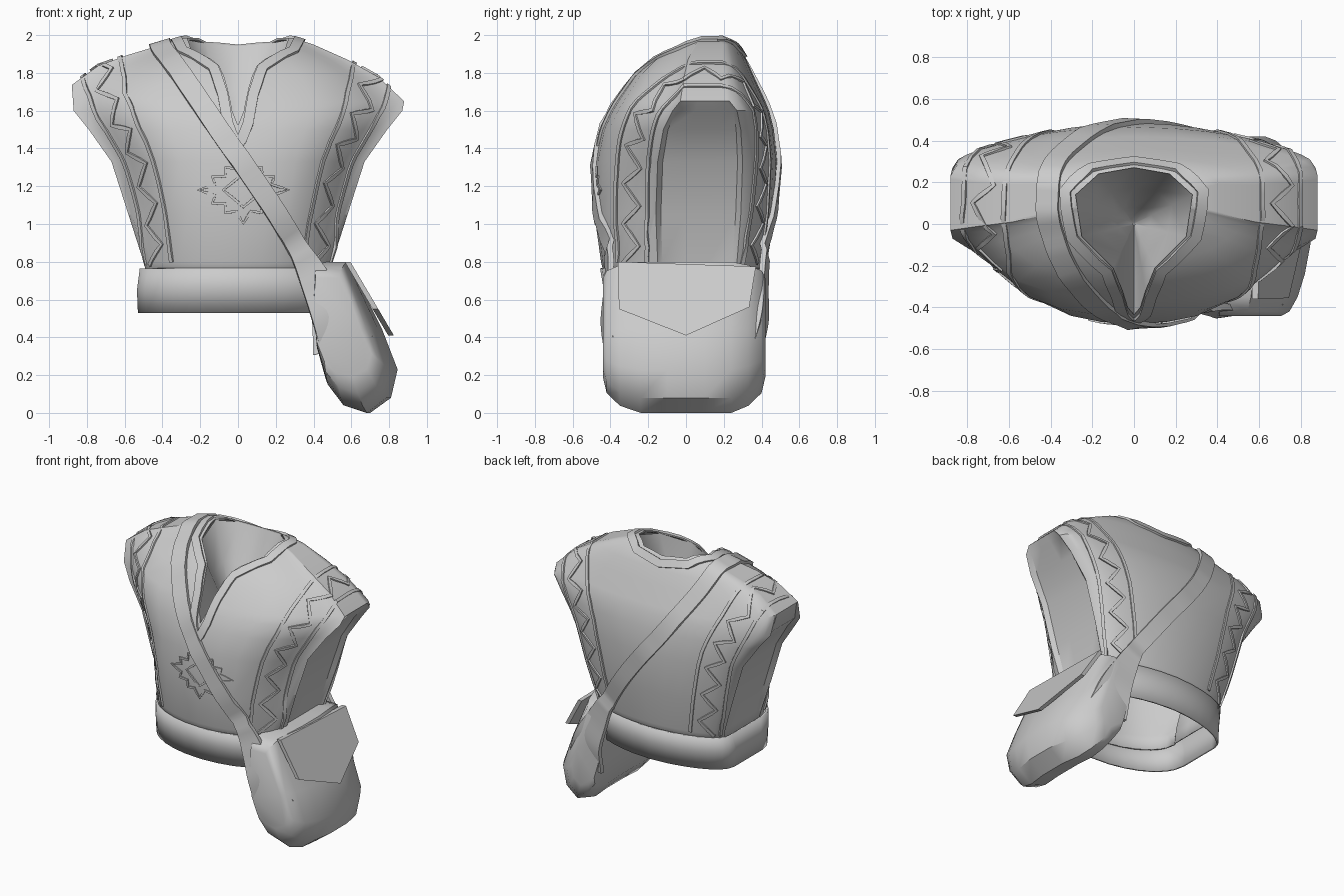
import bpy, bmesh, math
from mathutils import Vector
from mathutils.bvhtree import BVHTree

if "Cube" in bpy.data.objects:
    bpy.data.objects.remove(bpy.data.objects["Cube"], do_unlink=True)

grey = bpy.data.materials.new("plain grey")
grey.use_nodes = True
grey.diffuse_color = (0.6, 0.6, 0.6, 1)
grey.node_tree.nodes["Principled BSDF"].inputs["Base Color"].default_value = grey.diffuse_color


def finish(name, bm, smooth=35, fix=True):
    if fix:
        bmesh.ops.recalc_face_normals(bm, faces=bm.faces)
    mesh = bpy.data.meshes.new(name)
    bm.to_mesh(mesh)
    bm.free()
    mesh.materials.append(grey)
    obj = bpy.data.objects.new(name, mesh)
    bpy.context.collection.objects.link(obj)
    bpy.ops.object.select_all(action='DESELECT')
    obj.select_set(True)
    bpy.context.view_layer.objects.active = obj
    if smooth:
        bpy.ops.object.shade_smooth_by_angle(angle=math.radians(smooth))
    return obj


def loft(rings, cap_start=False, cap_end=False):
    bm = bmesh.new()
    loops = [[bm.verts.new(p) for p in ring] for ring in rings]
    n = len(rings[0])
    for a, b in zip(loops, loops[1:]):
        for i in range(n):
            j = (i + 1) % n
            bm.faces.new((a[i], a[j], b[j], b[i]))
    if cap_start:
        bm.faces.new(loops[0][::-1])
    if cap_end:
        bm.faces.new(loops[-1])
    return bm


def thicken(obj, amount):
    mod = obj.modifiers.new("cloth thickness", 'SOLIDIFY')
    mod.thickness = amount
    mod.offset = -1


# Width fractions with the depth reached there by the chamfered chest
chest = [(1, 0), (0.97, 0.03), (0.92, 0.09), (0.84, 0.26), (0.77, 0.43), (0.63, 0.71),
         (0.45, 0.88), (0.25, 0.96), (0, 1)]
rounded = [(f, math.sqrt(1 - f * f)) for f, d in chest]
fuller = [(f, math.sqrt(1 - f ** 1.8)) for f, d in chest]


def section(z, half, e0, e1, front, back, recess=0.0):
    """Horizontal outline: shaped front and back, flat (recessed) sides."""
    def arc(shape, edge, depth):
        right = [Vector((f * half, edge + (depth - edge) * d, z)) for f, d in shape]
        return right + [Vector((-p.x, p.y, z)) for p in right[-2::-1]]

    ring = arc(fuller, e1, back)
    inner = (0.06, 0.35, 0.65, 0.94)
    ring += [Vector((-half + recess, e1 + (e0 - e1) * f, z)) for f in inner]
    ring += arc(rounded if z < 0.9 else chest, e0, front)[::-1]
    ring += [Vector((half - recess, e0 + (e1 - e0) * f, z)) for f in inner]
    # the right shoulder sits a little higher
    for p in ring:
        if z > 1.62:
            p.z += max(0, -p.x - 0.45) * 0.2
    return ring


# Tunic body: height, half width, side edges, front, back, armhole recess
body = [
    (0.68, 0.47, -0.14, 0.24, -0.42, 0.41, 0.01),
    (0.80, 0.50, -0.15, 0.27, -0.45, 0.43, 0.02),
    (1.05, 0.58, -0.16, 0.29, -0.485, 0.47, 0.03),
    (1.33, 0.67, -0.15, 0.30, -0.48, 0.485, 0.03),
    (1.50, 0.79, -0.12, 0.29, -0.445, 0.465, 0.04),
    (1.60, 0.87, -0.07, 0.27, -0.40, 0.44, 0.03),
    (1.65, 0.88, -0.03, 0.23, -0.37, 0.42, 0.0),
    (1.78, 0.74, -0.01, 0.21, -0.28, 0.36, 0.0),
    (1.87, 0.58, 0.01, 0.20, -0.18, 0.32, 0.0),
    (1.95, 0.40, 0.05, 0.20, -0.05, 0.27, 0.0),
    (1.985, 0.29, 0.08, 0.17, 0.01, 0.22, 0.0),
]
bm = loft([section(*row) for row in body], cap_end=True)
bm.normal_update()
skin = BVHTree.FromBMesh(bm)
tunic = finish("tunic_body", bm, fix=False)
thicken(tunic, 0.01)

# Neck opening cut with a deep notch at the front
half_neck = [(0.03, -0.4), (0.055, -0.32), (0.1, -0.21), (0.25, -0.06), (0.28, 0.14), (0.17, 0.24)]
neck = [(0, -0.435)] + half_neck + [(0, 0.27)] + [(-x, y) for x, y in reversed(half_neck)]
cutter = finish("neck_cutter", loft([[(x, y, z) for x, y in neck] for z in (1.2, 2.3)], True, True), 0)
cutter.hide_render = True
cutter.hide_viewport = True
cut = tunic.modifiers.new("neck opening", 'BOOLEAN')
cut.operation = 'DIFFERENCE'
cut.solver = 'EXACT'
cut.object = cutter


def drop(x, y):
    hit = skin.ray_cast(Vector((x, y, 3)), Vector((0, 0, -1)))[0]
    return hit if hit else Vector((x, y, 1.5))


# Sunken lining inside the neck
rim = [drop(x, y) - Vector((0, 0, 0.008)) for x, y in neck]
pit = Vector((0, 0, 1.36))
rings = [[p.lerp(pit, f) - Vector((0, 0, 0.15 * f * (1 - f))) for p in rim] for f in (0, 0.35, 0.7, 0.97)]
finish("neck_lining", loft(rings, cap_end=True), 60, fix=False)


# Draped ribbons
def spline(points, per=6):
    pts = [Vector(p) for p in points]
    ext = [2 * pts[0] - pts[1]] + pts + [2 * pts[-1] - pts[-2]]
    out = []
    for a, b, c, d in zip(ext, ext[1:], ext[2:], ext[3:]):
        for k in range(per):
            t = k / per
            out.append(0.5 * (2 * b + (c - a) * t + (2 * a - 5 * b + 4 * c - d) * t * t
                              + (3 * b - a - 3 * c + d) * t ** 3))
    return out + [pts[-1]]


def divide(points, per=3, closed=False):
    pts = points + points[:1] if closed else points
    out = [a.lerp(b, k / per) for a, b in zip(pts, pts[1:]) for k in range(per)]
    return out if closed else out + [pts[-1]]


def frames(points, closed=False, snap_above=0.0):
    res, n = [], len(points)
    for i, p in enumerate(points):
        hit, normal = skin.find_nearest(p)[:2]
        if p.z <= snap_above:
            hit, normal = p, Vector((0.15, math.copysign(1, p.y), 0)).normalized()
        nxt = points[(i + 1) % n] if closed else points[min(i + 1, n - 1)]
        side = (nxt - points[i - 1 if closed else max(i - 1, 0)]).cross(normal).normalized()
        res.append((hit, normal, side))
    return res


def ribbon(name, points, width=0.022, rise=0.01, closed=False, snap_above=0.0, flare=0.0):
    rings = []
    for p, normal, side in frames(points, closed, snap_above):
        s = side * (width + flare * max(0, snap_above - p.z)) / 2
        top, low = p + normal * rise, p - normal * 0.008
        rings.append([top - s, top + s, low + s, low - s])
    if closed:
        rings.append(rings[0])
    bm = loft(rings, not closed, not closed)
    if closed:
        bmesh.ops.remove_doubles(bm, verts=bm.verts, dist=0.0001)
    return finish(name, bm)


# Neck trim
collar = [drop(x * 1.1 + math.copysign(0.02, x) * (x != 0), y * 1.07 + (0.01 if y > 0 else 0)) for x, y in neck]
ribbon("neck_trim", divide(collar, 3, True), 0.055, 0.014, True)

# Zigzag bands running up the front, over each shoulder and down the back
band = [(0.45, -0.31, 0.78), (0.48, -0.3, 1.1), (0.55, -0.27, 1.4), (0.65, -0.17, 1.62),
        (0.71, 0.1, 1.8), (0.64, 0.34, 1.64), (0.54, 0.42, 1.4), (0.48, 0.42, 1.1), (0.42, 0.38, 0.78)]
for label, sign in (("left", 1), ("right", -1)):
    path = frames(spline([(x * sign, y, z) for x, y, z in band], 3))
    for edge, offset in (("inner", 0.11), ("outer", -0.11)):
        ribbon(f"{label}_{edge}_band_edge", divide([p + s * offset * sign for p, n, s in path], 2))
    zigzag = [p + s * (0.055 if i % 2 else -0.055) for i, (p, n, s) in enumerate(path)]
    ribbon(f"{label}_zigzag", divide(zigzag))


# Chest emblem: toothed diamond with a small diamond inside
def diamond(half_w, half_h, teeth, depth):
    pts = []
    for k in range(teeth * 4):
        a = math.tau * k / (teeth * 4)
        c, s = math.cos(a), math.sin(a)
        r = (1 - depth * (k % 2)) / (abs(c) + abs(s)) ** 0.8
        pts.append(Vector((0.03 + half_w * r * c, -0.5, 1.18 + half_h * r * s)))
    return pts


ribbon("chest_emblem_outline", divide(diamond(0.25, 0.18, 6, 0.25), 2, True), 0.014, 0.008, True)
ribbon("chest_emblem_centre", divide(diamond(0.11, 0.09, 1, 0), 3, True), 0.014, 0.008, True)

# Waistband
waist = [(0.53, 0.53, -0.12, 0.2, -0.425, 0.42), (0.65, 0.535, -0.12, 0.2, -0.435, 0.425),
         (0.765, 0.52, -0.14, 0.24, -0.455, 0.44)]
thicken(finish("waistband", loft([section(*row) for row in waist]), fix=False), 0.015)

# Shoulder strap: from the bag, over the right shoulder, back to the bag, widening into the pouch ends
strap = [(0.58, -0.385, 0.34), (0.5, -0.415, 0.52), (0.42, -0.405, 0.68), (0.33, -0.405, 0.85),
         (0.13, -0.48, 1.17), (-0.1, -0.45, 1.5), (-0.29, -0.27, 1.78), (-0.4, -0.03, 1.93),
         (-0.41, 0.16, 1.95), (-0.34, 0.34, 1.8), (-0.14, 0.47, 1.5), (0.12, 0.48, 1.17),
         (0.33, 0.42, 0.87), (0.42, 0.405, 0.7), (0.5, 0.4, 0.52), (0.54, 0.36, 0.34)]
ribbon("shoulder_strap", spline(strap), 0.11, 0.022, snap_above=0.86, flare=0.35)

# Satchel pouch: side outline swept from front to back, bowed outwards and rounded at both ends
outline = [(0.41, 0.8), (0.395, 0.6), (0.42, 0.34), (0.48, 0.15), (0.57, 0.04), (0.7, 0.0),
           (0.81, 0.08), (0.845, 0.23), (0.76, 0.45), (0.585, 0.8)]
stations = [(-0.44, 0.68, 0.55), (-0.42, 0.77, 0.75), (-0.35, 0.86, 0.91), (-0.24, 0.94, 1), (-0.1, 1, 1),
            (0.1, 1, 1), (0.24, 0.93, 1), (0.33, 0.8, 0.91), (0.4, 0.62, 0.75), (0.42, 0.5, 0.55)]
pouch = [[(0.41 + (x - 0.41) * kx, y, 0.42 + (z - 0.42) * (kz if z < 0.42 else 0.5 + kz / 2))
          for x, z in outline] for y, kx, kz in stations]
finish("satchel_pouch", loft(pouch, True, True), 40)

# Satchel flap: pointed plate hanging over the outer side
shape = [(-0.36, 0.8), (-0.355, 0.55), (0, 0.41), (0.335, 0.56), (0.37, 0.775)]
plate = [[(0.565 + d + (0.8 - z) * 0.59, y, z) for y, z in shape] for d in (0.0, 0.03)]
finish("satchel_flap", loft(plate, True, True), 30)
